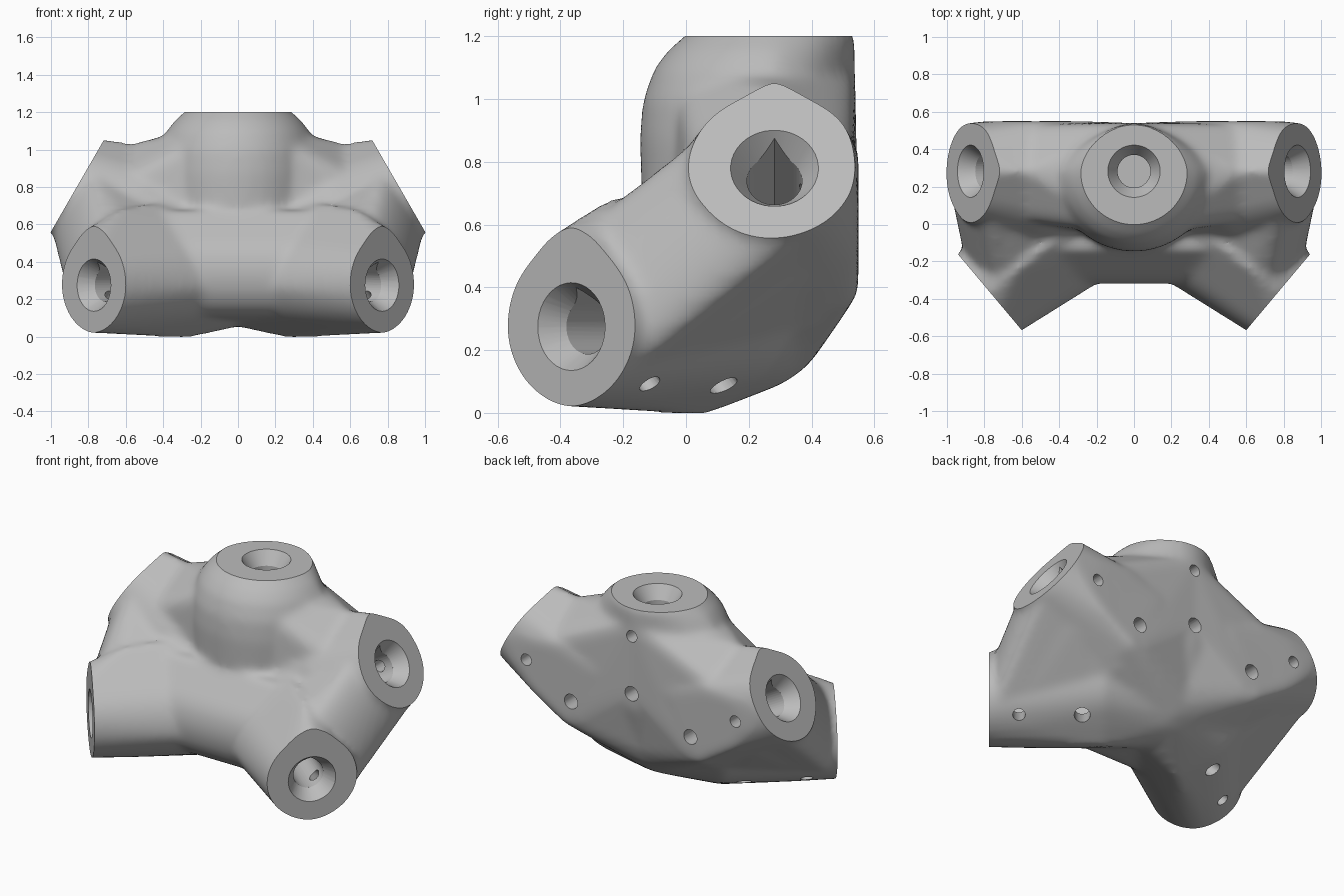
import bpy, bmesh, math
from mathutils import Vector

old = bpy.data.objects.get("Cube")
if old:
    bpy.data.objects.remove(old, do_unlink=True)

HUB = Vector((0, 0.282, 0.275))
BASE_R = 0.257
BACK_Y = 0.55


class Arm:
    """A socket arm: axis, bulging side (rise), length and screw direction."""
    def __init__(self, axis, rise, length, screw):
        self.axis = Vector(axis).normalized()
        self.rise = Vector(rise).normalized()
        self.side = self.axis.cross(self.rise)
        self.length = length
        self.screw = Vector(screw).normalized()

    def at(self, along):
        return HUB + self.axis * along

    def ring(self, along, radius, peak=0, lift=0):
        """Pear-shaped section, wide on the rising half, plain below."""
        centre = self.at(along) + self.rise * lift
        pts = []
        for i in range(40):
            a = math.tau * i / 40
            w = min(1, max(0, (math.sin(a) + 0.8) / 0.8))
            r = min(BASE_R, radius) + max(0, radius - BASE_R) * w
            pts.append(centre + (self.side * math.cos(a) + self.rise * math.sin(a)) * r)
        if peak:
            pts.append(centre + self.rise * peak)
        return pts


top = Arm((0, 0, 1), (0, -1, 0), 0.926, (0, 1, 0))
uppers = [Arm((s * 0.866, 0, 0.5), (-s * 0.5, 0, 0.866), 1.009, (0, 1, 0)) for s in (1, -1)]
lowers = [Arm((s * 0.765, -0.643, 0), (0, 0, 1), 1.006, (s * 0.643, 0.765, -1)) for s in (1, -1)]
arms = [top] + uppers + lowers

# Convex lumps for arms and the webs between them
body = bmesh.new()


def hull(*rings):
    pts = [p for ring in rings for p in ring]
    verts = [body.verts.new((p.x, min(p.y, BACK_Y), max(p.z, -0.012))) for p in pts]
    res = bmesh.ops.convex_hull(body, input=verts)
    junk = {e for e in res["geom_interior"] + res["geom_unused"] if isinstance(e, bmesh.types.BMVert)}
    bmesh.ops.delete(body, geom=list(junk), context="VERTS")


ball = bmesh.new()
bmesh.ops.create_icosphere(ball, subdivisions=3, radius=0.29)
core = [v.co + Vector((0, 0.18, 0.35)) for v in ball.verts]
ball.free()

hull(core, *[top.ring(a, r) for a, r in
             ((0.3, 0.42), (0.6, 0.43), (0.72, 0.42), (0.82, 0.385), (0.88, 0.34), (0.926, 0.287), (1.0, 0.2))])
for up, low in zip(uppers, lowers):
    keel = [low.at(0.36) - Vector((0, 0, 0.285))]
    hull(core, up.ring(0.45, 0.4, 0.44), up.ring(0.7, 0.37, 0.42),
         up.ring(0.87, 0.3, 0.375), up.ring(1.0, 0.26, 0.328), up.ring(1.12, 0.24, 0.275))
    hull(core, keel, low.ring(0.35, 0.36, 0.43), low.ring(0.65, 0.3, 0.44),
         low.ring(0.82, 0.27, 0.41), low.ring(1.12, 0.25, 0.27))
    hull(core, up.ring(0.45, 0.25), up.ring(1.0, 0.252), low.ring(0.4, 0.25), low.ring(0.98, 0.25))
    hull(core, up.ring(0.75, 0.27), up.ring(0.97, 0.24), low.ring(0.45, 0.25), low.ring(0.85, 0.25, 0.37))
    hull(core, top.ring(0.4, 0.3), top.ring(0.81, 0.34), up.ring(0.4, 0.3), up.ring(0.88, 0.25, 0.36))
hull(core, top.ring(0.4, 0.4), *[low.ring(0.65, 0.24, 0.33, 0.07) for low in lowers])

bmesh.ops.recalc_face_normals(body, faces=body.faces)
mesh = bpy.data.meshes.new("hub_body")
body.to_mesh(mesh)
body.free()
hub = bpy.data.objects.new("hub_body", mesh)
bpy.context.collection.objects.link(hub)


def bake(obj):
    """Replace the mesh by its modified result."""
    dg = bpy.context.evaluated_depsgraph_get()
    dg.update()
    new = bpy.data.meshes.new_from_object(obj.evaluated_get(dg))
    obj.modifiers.clear()
    obj.data = new


# Melt the lumps into one skin
remesh = hub.modifiers.new("melt", "REMESH")
remesh.mode = "VOXEL"
remesh.voxel_size = 0.02
smooth = hub.modifiers.new("soften", "SMOOTH")
smooth.factor = 0.5
smooth.iterations = 14
bake(hub)

# Flat end faces
bm = bmesh.new()
bm.from_mesh(hub.data)
for arm in arms:
    res = bmesh.ops.bisect_plane(bm, geom=bm.verts[:] + bm.edges[:] + bm.faces[:],
                                 plane_co=arm.at(arm.length), plane_no=arm.axis, clear_outer=True)
    rim = [e for e in res["geom_cut"] if isinstance(e, bmesh.types.BMEdge)]
    bmesh.ops.holes_fill(bm, edges=rim, sides=0)
bmesh.ops.recalc_face_normals(bm, faces=bm.faces)
bm.to_mesh(hub.data)
bm.free()


def lathe(bm, origin, axis, profile, n, peak_dir=None):
    """Closed turned solid from (distance, radius) pairs, teardrop if peaked."""
    u = peak_dir or axis.orthogonal().normalized()
    v = axis.cross(u)
    rings = []
    for d, r in profile:
        ring = []
        for i in range(n):
            t = math.tau * i / n
            off = min(t, math.tau - t)
            k = 1 / math.cos(math.pi / 4 - off) if peak_dir and off < math.pi / 4 else 1
            ring.append(bm.verts.new(origin + axis * d + (u * math.cos(t) + v * math.sin(t)) * r * k))
        rings.append(ring)
    for a, b in zip(rings, rings[1:]):
        for i in range(n):
            j = (i + 1) % n
            bm.faces.new((a[i], a[j], b[j], b[i]))
    bm.faces.new(rings[0][::-1])
    bm.faces.new(rings[-1])


def drill(name, build):
    """Cut a set of turned solids out of the hub."""
    bm = bmesh.new()
    for arm in arms:
        build(bm, arm)
    bmesh.ops.recalc_face_normals(bm, faces=bm.faces)
    me = bpy.data.meshes.new(name)
    bm.to_mesh(me)
    bm.free()
    tool = bpy.data.objects.new(name, me)
    tool.hide_render = True
    bpy.context.collection.objects.link(tool)
    cut = hub.modifiers.new(name, "BOOLEAN")
    cut.operation = "DIFFERENCE"
    cut.solver = "EXACT"
    cut.object = tool
    bake(hub)
    bpy.data.objects.remove(tool, do_unlink=True)


# Teardrop bores, round in the top arm
def bore(bm, arm):
    peak_dir = None if arm is top else arm.rise
    lathe(bm, HUB, arm.axis, ((0.33, 0.088), (arm.length + 0.02, 0.088)), 40, peak_dir)


# Countersunk mouths
def mouth(bm, arm):
    lathe(bm, arm.at(arm.length), arm.axis, ((-0.08, 0.088), (0, 0.14), (0.03, 0.16)), 40)


# Two screw holes per arm
def screws(bm, arm):
    for inset, r in ((0.17, 0.036), (0.53, 0.046)):
        lathe(bm, arm.at(arm.length - inset), arm.screw, ((0, r), (0.6, r)), 20)


drill("bore_cutter", bore)
drill("mouth_cutter", mouth)
drill("screw_cutter", screws)

# Colour and shading
grey = bpy.data.materials.new("plain_grey")
grey.use_nodes = True
colour = (0.5, 0.5, 0.5, 1)
grey.diffuse_color = colour
grey.node_tree.nodes["Principled BSDF"].inputs["Base Color"].default_value = colour
hub.data.materials.clear()
hub.data.materials.append(grey)
for f in hub.data.polygons:
    f.material_index = 0

bpy.ops.object.select_all(action="DESELECT")
hub.select_set(True)
bpy.context.view_layer.objects.active = hub
bpy.ops.object.shade_smooth_by_angle(angle=math.radians(30))
